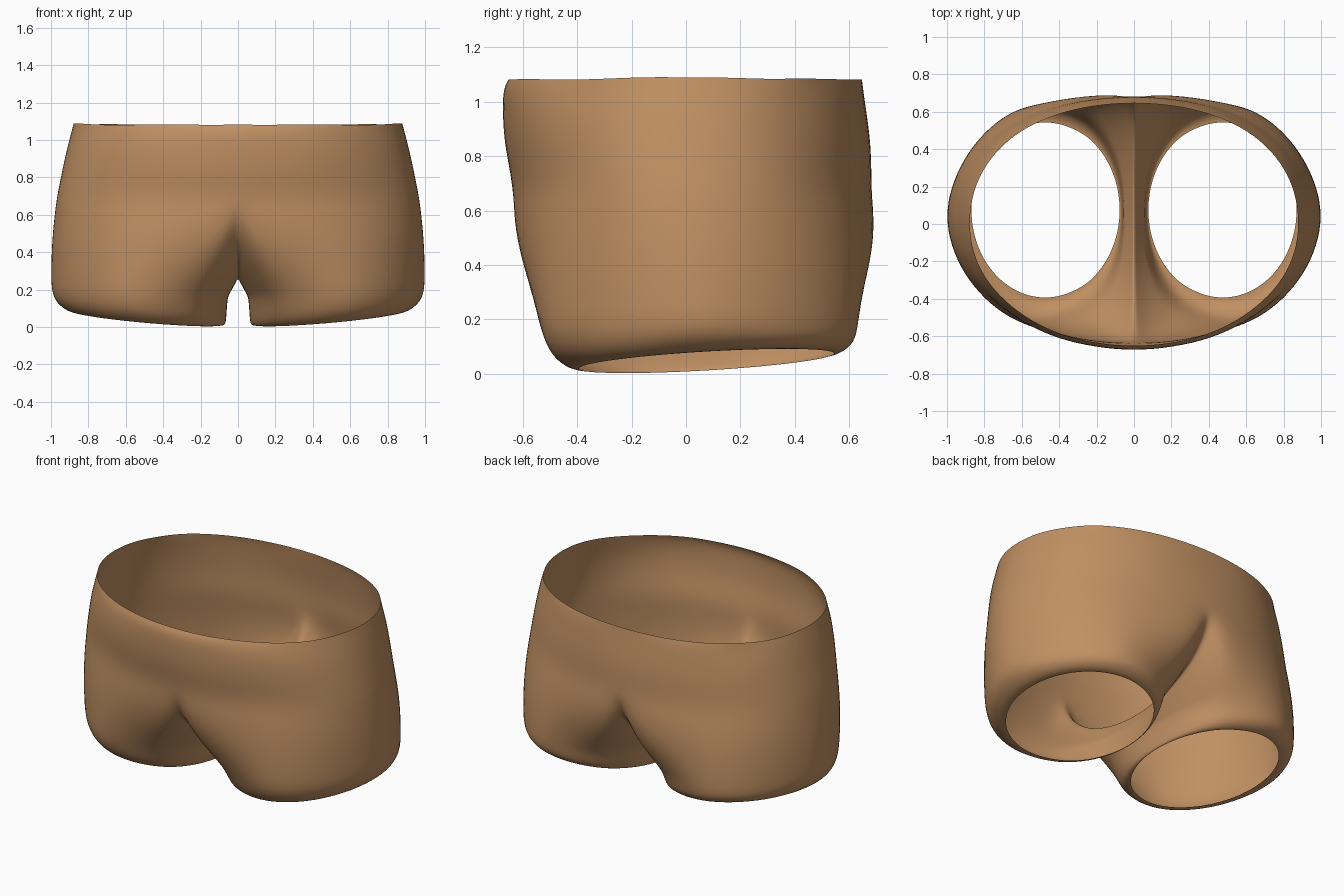
import bpy, bmesh, random
from math import sin, cos, pi, radians
from mathutils import Vector

random.seed(4)
old = bpy.data.objects.get("Cube")
if old:
    bpy.data.objects.remove(old, do_unlink=True)

HALF = 14       # segments from front centre round the hip to back centre
SADDLE = 12     # segments along the crotch seam
TURN = radians(120)


def spow(v, p):
    return abs(v) ** p * (1 if v >= 0 else -1)


def waist_row(z, half_width, front, back, ripple=0.0):
    """Half ring from front centre, round the hip, to back centre."""
    row = []
    for i in range(HALF + 1):
        a = -pi / 2 + pi * i / HALF
        power = 0.92 if a > 0 else 0.98
        x = 0 if i in (0, HALF) else half_width * spow(cos(a), power)
        y = (back if a > 0 else -front) * spow(sin(a), power)
        wobble = random.uniform(-ripple, ripple)
        row.append(Vector((x, y * (1 + wobble), z + wobble * 0.6)))
    return row


def leg_ring(cx, cy, rx, ry, z, tilt_x, tilt_y, outer, inner):
    """Closed tilted leg ring from the front; outer and inner set squareness."""
    angles = [-TURN + 2 * TURN * i / HALF for i in range(HALF)]
    angles += [TURN + (2 * pi - 2 * TURN) * i / SADDLE for i in range(SADDLE)]
    ring = []
    for a in angles:
        power = outer if cos(a) > 0 else inner
        ring.append(Vector((cx + rx * spow(cos(a), power),
                            cy + ry * spow(sin(a), power),
                            z + tilt_x * cos(a) + tilt_y * sin(a))))
    return ring


# Waist and hips
rows = [waist_row(1.085, 0.885, -0.66, 0.655, 0.01),
        waist_row(1.04, 0.897, -0.67, 0.66, 0.014),
        waist_row(0.95, 0.922, -0.68, 0.672, 0.008),
        waist_row(0.83, 0.948, -0.67, 0.685),
        waist_row(0.70, 0.975, -0.64, 0.685)]

# Crotch seam, from back centre down and up to front centre
seam = []
for i in range(1, SADDLE):
    p = pi * i / SADDLE
    seam.append(Vector((0, 0.02 + 0.66 * cos(p), 0.70 - 0.445 * sin(p))))
top_loop = rows[-1] + seam

# Leg rows: seam loop blending into the widest leg ring, then the curled hem
wide = leg_ring(0.53, 0.05, 0.475, 0.59, 0.17, 0.015, 0.015, 1.17, 0.82)
leg_rows = [top_loop]
for t in (0.2, 0.4, 0.6, 0.8, 1.0):
    ring = []
    for i, (a, b) in enumerate(zip(top_loop, wide)):
        depth = sin(pi * (i - HALF) / SADDLE) if i > HALF else 0
        near_centre = max(0, 1 - a.x / 0.4) * (1 - depth)
        p = a.lerp(b, t)
        p.y *= 1 + (0.02 + 0.07 * near_centre) * sin(pi * t)
        p.x += 0.012 * sin(pi * t) * (1 - depth)
        ring.append(p)
    leg_rows.append(ring)
leg_rows.append(leg_ring(0.517, 0.063, 0.457, 0.565, 0.09, 0.035, 0.025, 1.1, 0.9))
leg_rows.append(leg_ring(0.49, 0.07, 0.425, 0.505, 0.05, 0.035, 0.03, 1, 0.95))
leg_rows.append(leg_ring(0.475, 0.075, 0.40, 0.475, 0.048, 0.035, 0.028, 1, 1))

# Cloth surface
bm = bmesh.new()
hips = [[bm.verts.new(p) for p in row] for row in rows]
for upper, lower in zip(hips, hips[1:]):
    for i in range(HALF):
        bm.faces.new((lower[i], lower[i + 1], upper[i + 1], upper[i]))
loops = [hips[-1] + [bm.verts.new(p) for p in seam]]
loops += [[bm.verts.new(p) for p in row] for row in leg_rows[1:]]
for upper, lower in zip(loops, loops[1:]):
    n = len(upper)
    for i in range(n):
        j = (i + 1) % n
        bm.faces.new((lower[i], lower[j], upper[j], upper[i]))
for f in bm.faces:
    f.smooth = True
mesh = bpy.data.meshes.new("shorts")
bm.to_mesh(mesh)
bm.free()
shorts = bpy.data.objects.new("shorts", mesh)
bpy.context.collection.objects.link(shorts)

# Mirror to the other leg and smooth the cloth
mirror = shorts.modifiers.new("mirror", "MIRROR")
mirror.use_clip = True
soft = shorts.modifiers.new("smooth_cloth", "SUBSURF")
soft.levels = soft.render_levels = 2

# Tan cloth
mat = bpy.data.materials.new("tan_cloth")
mat.use_nodes = True
tan = (0.53, 0.28, 0.125, 1)
mat.diffuse_color = tan
bsdf = mat.node_tree.nodes["Principled BSDF"]
bsdf.inputs["Base Color"].default_value = tan
bsdf.inputs["Roughness"].default_value = 0.9
mesh.materials.append(mat)
